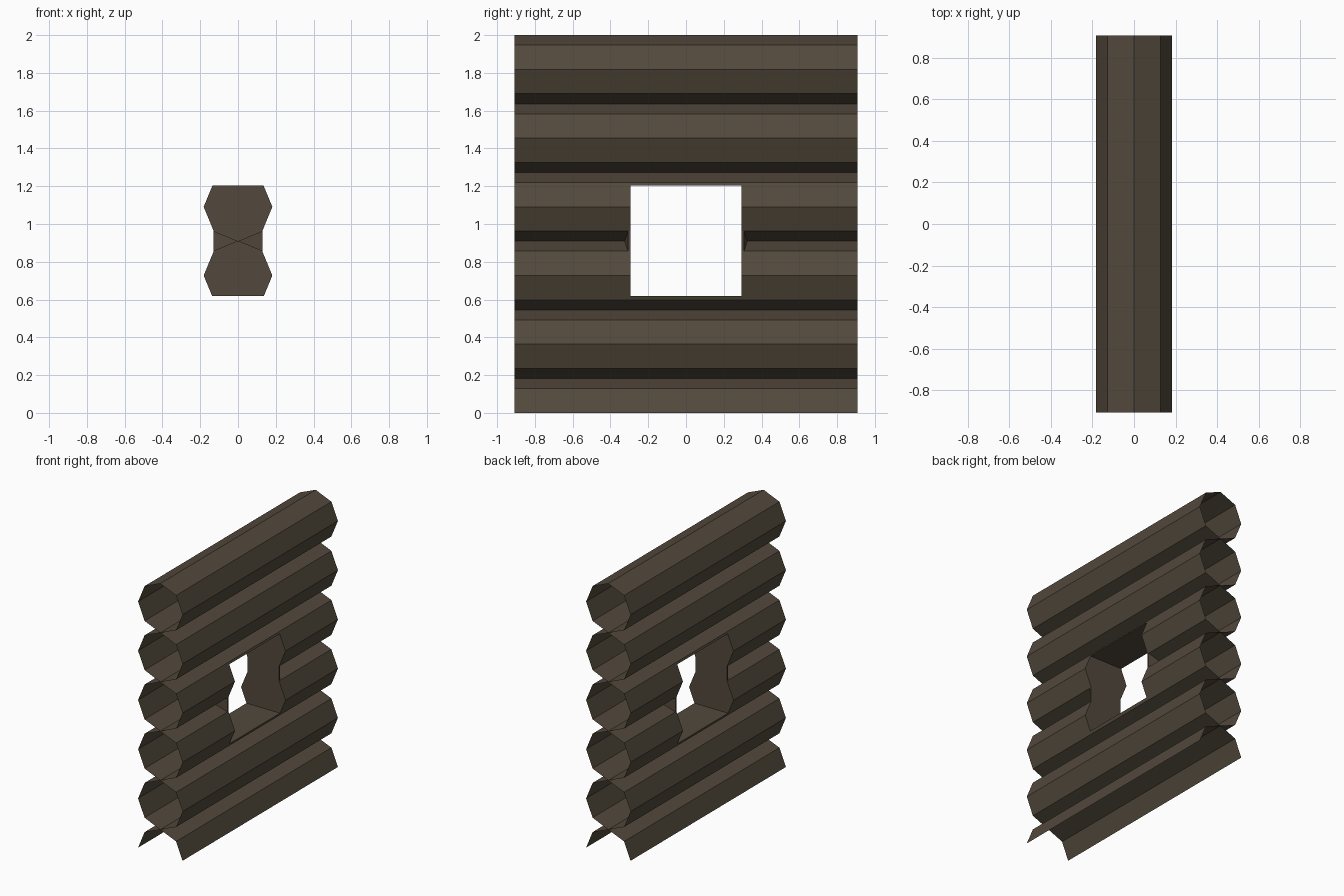
import bpy
import bmesh
import math

if "Cube" in bpy.data.objects:
    bpy.data.objects.remove(bpy.data.objects["Cube"], do_unlink=True)

R = 2 / 11             # log radius
END = 0.907            # half length of the wall
WIN = 0.295            # half width of the window
SILL, HEAD = 0.62, 1.205

wood = bpy.data.materials.new("dark_brown_wood")
wood.use_nodes = True
colour = (0.085, 0.066, 0.045, 1)
wood.diffuse_color = colour
bsdf = next(n for n in wood.node_tree.nodes if n.type == 'BSDF_PRINCIPLED')
bsdf.inputs["Base Color"].default_value = colour
bsdf.inputs["Roughness"].default_value = 0.9


def octagon(zc, corners=8):
    """Counter-clockwise (x, z) outline of a log."""
    return [(R * math.cos(i * math.pi / 4), zc + R * math.sin(i * math.pi / 4))
            for i in range(corners)]


def clip(outline, z, above):
    """Keep the part of an outline above or below a height."""
    sign = 1 if above else -1
    out = []
    for a, b in zip(outline, outline[1:] + outline[:1]):
        da, db = sign * (a[1] - z), sign * (b[1] - z)
        if da >= 0:
            out.append(a)
        if da * db < 0:
            t = da / (da - db)
            out.append((a[0] + t * (b[0] - a[0]), z))
    return out


def face(bm, points):
    bm.faces.new([bm.verts.new(p) for p in points])


def tube(bm, outline, y0, y1, closed=True):
    """Hollow strip of faces along y, facing outwards."""
    ends = outline[1:] + (outline[:1] if closed else [])
    for (ax, az), (bx, bz) in zip(outline, ends):
        face(bm, [(ax, y0, az), (ax, y1, az), (bx, y1, bz), (bx, y0, bz)])


def cap(bm, outline, y, to_front):
    pts = [(x, y, z) for x, z in outline]
    face(bm, pts if to_front else pts[::-1])


def finish(name, bm):
    bmesh.ops.remove_doubles(bm, verts=bm.verts, dist=0.0001)
    mesh = bpy.data.meshes.new(name)
    bm.to_mesh(mesh)
    bm.free()
    mesh.materials.append(wood)
    obj = bpy.data.objects.new(name, mesh)
    bpy.context.collection.objects.link(obj)


# Half log at the ground, open underneath
bm = bmesh.new()
tube(bm, octagon(0, 5), -END, END, closed=False)
finish("bottom_half_log", bm)

# Full logs, open at the wall ends
for row in (1, 4, 5):
    bm = bmesh.new()
    tube(bm, octagon(2 * R * row), -END, END)
    finish(f"log_{row}", bm)

# Logs cut by the window opening
for row, z, keep_above, name in ((2, SILL, False, "sill_log"),
                                 (3, HEAD, True, "head_log")):
    bm = bmesh.new()
    outline = octagon(2 * R * row)
    tube(bm, outline, -END, -WIN)
    tube(bm, outline, WIN, END)
    tube(bm, clip(outline, z, keep_above), -WIN, WIN)
    jamb = clip(outline, z, not keep_above)
    cap(bm, jamb, WIN, True)
    cap(bm, jamb, -WIN, False)
    finish(name, bm)

# Small wedges that fill the groove between the logs at the window sides
h = R * math.sqrt(0.5)
seam = 5 * R
for end_name, sy in (("front", -1), ("back", 1)):
    bm = bmesh.new()
    for sx in (-1, 1):
        top, low = (sx * h, seam + R - h), (sx * h, seam - R + h)
        near = [(x, sy * WIN, z) for x, z in (top, low, (0, seam))]
        far = [(x, sy * y, z) for (x, z), y in
               ((top, 0.307), (low, 0.307), ((0, seam), 0.325))]
        faces = [near, far[::-1], [near[0], far[0], far[1], near[1]]]
        for pts in faces:
            face(bm, pts if sx * sy < 0 else pts[::-1])
    bmesh.ops.remove_doubles(bm, verts=bm.verts, dist=0.0001)
    bmesh.ops.recalc_face_normals(bm, faces=bm.faces)
    # Make the opening side face the window
    for f in bm.faces:
        if all(abs(abs(v.co.y) - WIN) < 0.001 for v in f.verts) and f.normal.y * sy > 0:
            f.normal_flip()
    finish(f"{end_name}_jamb_wedge", bm)
